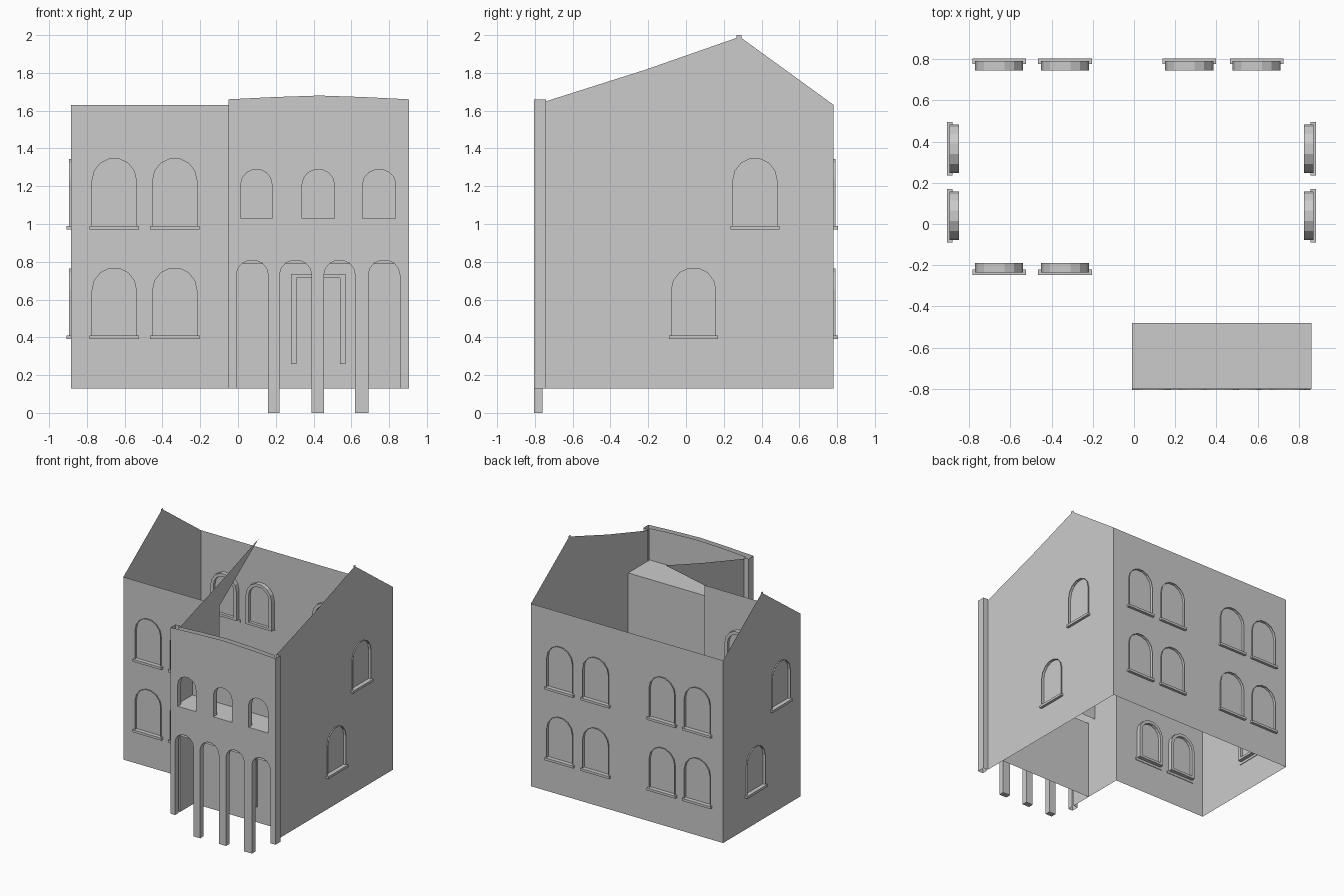
import bpy, bmesh, math
from mathutils import Vector

if "Cube" in bpy.data.objects:
    bpy.data.objects.remove(bpy.data.objects["Cube"])

# wall planes: map (u along wall, z up, d outward from plane) to space
PLANES = {
    'front': lambda c: (lambda u, z, d=0: Vector((u, c - d, z))),
    'back':  lambda c: (lambda u, z, d=0: Vector((u, c + d, z))),
    'left':  lambda c: (lambda u, z, d=0: Vector((c - d, u, z))),
    'right': lambda c: (lambda u, z, d=0: Vector((c + d, u, z))),
}

def finish(name, bm):
    me = bpy.data.meshes.new(name)
    bm.to_mesh(me)
    bm.free()
    ob = bpy.data.objects.new(name, me)
    bpy.context.collection.objects.link(ob)
    return ob

def ring(bm, pts, m, d=0):
    vs = [bm.verts.new(m(u, z, d)) for u, z in pts]
    return [bm.edges.new((vs[i], vs[i - 1])) for i in range(len(vs))]

def fill(bm, loops, m, d=0):
    """flat sheet with holes, facing outward"""
    edges = [e for l in loops for e in ring(bm, l, m, d)]
    r = bmesh.ops.triangle_fill(bm, use_beauty=True, use_dissolve=False, edges=edges)
    out = m(0, 0, 1) - m(0, 0, 0)
    for f in r['geom']:
        if isinstance(f, bmesh.types.BMFace):
            f.normal_update()
            if f.normal.dot(out) < 0:
                f.normal_flip()

def tube(bm, pts, m, d0, d1):
    a = [bm.verts.new(m(u, z, d0)) for u, z in pts]
    b = [bm.verts.new(m(u, z, d1)) for u, z in pts]
    for i in range(len(pts)):
        bm.faces.new((a[i - 1], a[i], b[i], b[i - 1]))

def arch(u0, u1, zb, zs, zt, n=7):
    """left bottom, over the arch, right bottom"""
    c, r = (u0 + u1) / 2, (u1 - u0) / 2
    top = [(c - r * math.cos(math.pi * i / n), zs + (zt - zs) * math.sin(math.pi * i / n))
           for i in range(n + 1)]
    return [(u0, zb)] + top + [(u1, zb)]

def box(name, lo, hi):
    bm = bmesh.new()
    bmesh.ops.create_cube(bm, size=1)
    for v in bm.verts:
        v.co = [(lo[i] + hi[i]) / 2 + v.co[i] * (hi[i] - lo[i]) for i in range(3)]
    return finish(name, bm)

def sheet(name, pts):
    bm = bmesh.new()
    bm.faces.new([bm.verts.new(p) for p in pts])
    return finish(name, bm)

def wall(name, side, c, outline, windows):
    """wall sheet with arched windows given as (centre, sill top)"""
    m = PLANES[side](c)
    shapes = [arch(u - .117, u + .117, z, z + .24, z + .358) for u, z in windows]
    bm = bmesh.new()
    fill(bm, [outline] + shapes, m)
    finish(name + "_wall", bm)
    for s, (u, z) in zip(shapes, windows):
        # frame tube, rim on the room side, recessed pane
        small = arch(u - .092, u + .092, z + .02, z + .24, z + .333)
        bm = bmesh.new()
        tube(bm, s, m, .01, -.036)
        fill(bm, [s, small], m, -.036)
        tube(bm, small, m, -.036, -.012)
        fill(bm, [s], m, -.012)
        finish(name + "_window", bm)
        a, b = m(u - .13, z - .02, -.005), m(u + .13, z, .022)
        box(name + "_sill", [min(p) for p in zip(a, b)], [max(p) for p in zip(a, b)])

XL, XR, XI = -.885, .862, -.009    # left, right and inner side walls
YF, YB, B = -.225, .782, .13       # wing front, back, wall base
LO, UP = .41, .99                  # sill heights
peak = [(.293, 1.985), (.293, 2.0), (.267, 2.0), (.267, 1.985)]

# main walls
wall("wing_front", 'front', YF, [(XL, B), (XI, B), (XI, 1.63), (XL, 1.63)],
     [(x, z) for x in (-.655, -.335) for z in (LO, UP)])
wall("back", 'back', YB, [(XL, B), (XR, B), (XR, 1.63), (XL, 1.63)],
     [(x, z) for x in (-.655, -.335, .268, .595) for z in (LO, UP)])
wall("left_gable", 'left', XL, [(YF, B), (YB, B), (YB, 1.63)] + peak + [(YF, 1.63)],
     [(.365, LO), (.04, UP)])
wall("right_gable", 'right', XR,
     [(-.74, B), (YB, B), (YB, 1.63)] + peak + [(-.22, 1.815), (-.74, 1.65)],
     [(.04, LO), (.365, UP)])
wall("inner_side", 'left', XI,
     [(-.74, B), (YF, B), (YF, 1.63), (.28, 1.985), (-.22, 1.815), (-.74, 1.65)], [])

# arcade facade: four tall arches on legs, three balcony openings above
def facade_outline(x0, x1):
    pts = [(x0, B)]
    spans = [(XI, .16), (.22, .39), (.455, .62), (.69, .857)]
    for i, (a, b) in enumerate(spans):
        s = arch(a, b, 0, .73, .81)
        if i == 0:
            s[0] = (a, B)
        if i == 3:
            s[-1] = (b, B)
        pts += s
    return pts + [(x1, B), (x1, 1.66), (.665, 1.672), (.43, 1.68), (.19, 1.672), (x0, 1.66)]

mf = PLANES['front'](-.805)
holes = [arch(a, b, 1.03, 1.21, 1.29) for a, b in ((.015, .18), (.34, .51), (.66, .835))]
bm = bmesh.new()
outer = facade_outline(-.05, .905)
fill(bm, [outer] + holes, mf)
fill(bm, [facade_outline(XI - .004, XR)] + holes, mf, -.045)
for h in holes:
    tube(bm, h, mf, 0, -.045)
n = len(outer)
for i in range(1, n - 7):           # arch and leg reveals
    (a, az), (b, bz) = outer[i], outer[i + 1]
    bm.faces.new([bm.verts.new(mf(*p)) for p in
                  ((a, az, 0), (b, bz, 0), (b, bz, -.045), (a, az, -.045))])
finish("arcade_facade", bm)

# hollow corner pilasters
for name, xo, xi in (("left_pilaster", -.05, XI), ("right_pilaster", .905, XR)):
    bm = bmesh.new()
    path = [(xo, -.805), (xo, -.74), (xi, -.74)]
    for p, q in zip(path, path[1:]):
        bm.faces.new([bm.verts.new((*r, z)) for r, z in ((p, B), (q, B), (q, 1.66), (p, 1.66))])
    finish(name, bm)

# porch and balcony interior
def level(name, z, y):
    sheet(name, [(XI, -.8, z), (XR, -.8, z), (XR, y, z), (XI, y, z)])

def rear(name, y, z0, z1):
    sheet(name, [(XI, y, z0), (XR, y, z0), (XR, y, z1), (XI, y, z1)])

level("porch_ceiling", .79, -.56)
level("balcony_floor", 1.03, -.58)
level("balcony_roof", 1.40, -.48)
rear("porch_rear_wall", -.56, B, .79)
rear("balcony_inner_wall", -.58, 1.03, 1.40)
rear("balcony_rear_wall", -.48, .79, 1.40)

# door frame
for lo, hi in (((.28, .26), (.31, .735)), ((.54, .26), (.57, .735)), ((.31, .715), (.54, .735))):
    box("door_frame", (lo[0], -.575, lo[1]), (hi[0], -.56, hi[1]))
